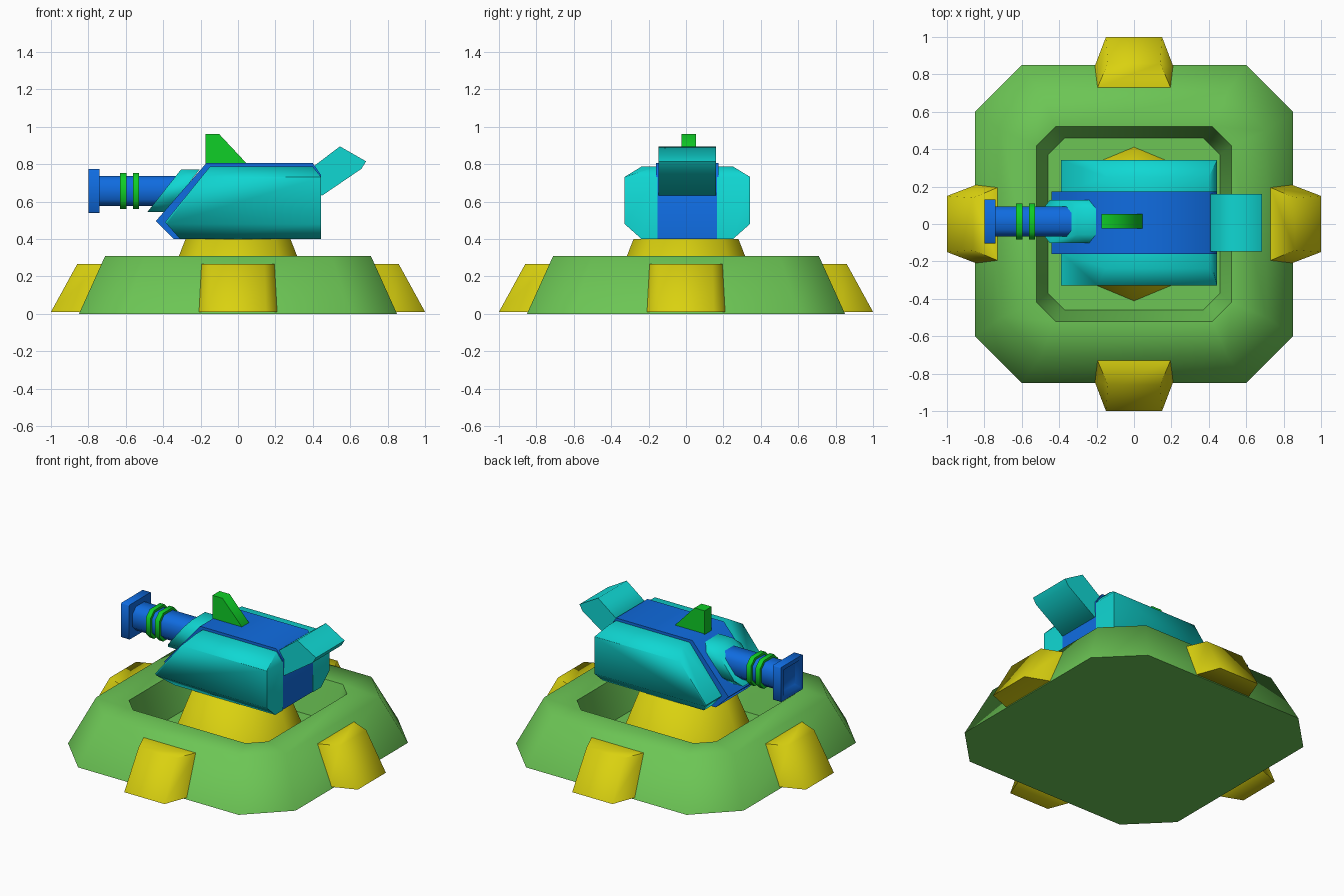
import bpy, bmesh, math
from mathutils import Vector, Matrix

if "Cube" in bpy.data.objects:
    bpy.data.objects.remove(bpy.data.objects["Cube"])


def material(name, rgb):
    m = bpy.data.materials.new(name)
    m.diffuse_color = (*rgb, 1)
    m.use_nodes = True
    m.node_tree.nodes["Principled BSDF"].inputs["Base Color"].default_value = m.diffuse_color
    return m


GREEN = material("base_green", (0.15, 0.56, 0.09))
YELLOW = material("yellow", (0.70, 0.64, 0.005))
BLUE = material("blue", (0.005, 0.15, 0.75))
TEAL = material("teal", (0.005, 0.68, 0.65))
LIME = material("bright_green", (0.005, 0.62, 0.02))


def finish(name, bm, mat):
    bmesh.ops.recalc_face_normals(bm, faces=bm.faces)
    me = bpy.data.meshes.new(name)
    bm.to_mesh(me)
    bm.free()
    me.materials.append(mat)
    ob = bpy.data.objects.new(name, me)
    bpy.context.collection.objects.link(ob)
    return ob


def loft_bm(rings):
    """Skin a list of equal-length point rings and cap both ends."""
    bm = bmesh.new()
    loops = [[bm.verts.new(p) for p in r] for r in rings]
    n = len(loops[0])
    for a, b in zip(loops, loops[1:]):
        for i in range(n):
            j = (i + 1) % n
            bm.faces.new((a[i], a[j], b[j], b[i]))
    bm.faces.new(loops[0])
    bm.faces.new(loops[-1])
    return bm


def prism_bm(profile, y0, y1):
    """Extrude an x-z profile along y."""
    return loft_bm([[(x, y, z) for x, z in profile] for y in (y0, y1)])


def cut_square(h, c):
    """Square of half width h with corners cut at c."""
    return [(h, -c), (h, c), (c, h), (-c, h), (-h, c), (-h, -c), (-c, -h), (c, -h)]


def barrel_part(name, sections, mat):
    """Cut-square sections (x, half width, cut) along the gun axis."""
    return finish(name, loft_bm([[(x, GUN_Y + a, GUN_Z + b) for a, b in cut_square(h, c)]
                                 for x, h, c in sections]), mat)


MID = 0.007
GUN_Y, GUN_Z = 0.013, 0.656

# Base: sloped outside, flat rim, sunken floor
levels = [(0.85, 0.60, 0), (0.71, 0.50, 0.31), (0.52, 0.42, 0.31), (0.46, 0.37, 0.07)]
finish("base", loft_bm([[(x, y, z) for x, y in cut_square(h, c)] for h, c, z in levels]), GREEN)

# Clamps on the four sides of the base
for k, side in enumerate(("right", "back", "left", "front")):
    bottom = [(1.0, -0.15, 0.01), (1.0, 0.15, 0.01), (0.83, 0.215, 0.01), (0.83, -0.215, 0.01)]
    top = [(0.86, -0.14, 0.265), (0.86, 0.14, 0.265), (0.73, 0.195, 0.265), (0.73, -0.195, 0.265)]
    bm = loft_bm([bottom, top])
    bm.transform(Matrix.Rotation(k * math.pi / 2, 4, "Z"))
    finish(side + "_clamp", bm, YELLOW)

# Eight-sided pedestal
finish("pedestal", loft_bm([[(r * math.cos(i * math.pi / 4), r * math.sin(i * math.pi / 4), z)
                             for i in range(8)] for r, z in ((0.415, 0.06), (0.28, 0.40))]), YELLOW)

# Turret core
core = [(0.44, 0.40), (0.445, 0.74), (0.40, 0.805), (-0.17, 0.805), (-0.44, 0.495), (-0.345, 0.40)]
finish("turret_core", prism_bm(core, MID - 0.168, MID + 0.168), BLUE)

# Armour panels with bevelled long edges
panel = [(0.445, 0.40), (0.445, 0.73), (0.40, 0.787), (-0.15, 0.787), (-0.39, 0.49), (-0.31, 0.40)]
for side, s in (("left", -1), ("right", 1)):
    bm = prism_bm(panel, MID + s * 0.16, MID + s * 0.335)
    for z, normal in ((0.787, (0, s * 0.055, 0.09)), (0.40, (0, s * 0.08, -0.09))):
        res = bmesh.ops.bisect_plane(bm, geom=bm.verts[:] + bm.edges[:] + bm.faces[:],
                                     plane_co=Vector((0, MID + s * 0.245, z)),
                                     plane_no=Vector(normal).normalized(), clear_outer=True)
        cut = [e for e in res["geom_cut"] if isinstance(e, bmesh.types.BMEdge)]
        bmesh.ops.holes_fill(bm, edges=[e for e in bm.edges if e.is_boundary], sides=0)
    finish(side + "_armour", bm, TEAL)

# Rear vent
vent = [(0.40, 0.785), (0.545, 0.895), (0.685, 0.815), (0.66, 0.775), (0.45, 0.632), (0.40, 0.65)]
finish("rear_vent", prism_bm(vent, MID - 0.153, MID + 0.153), TEAL)

# Sight fin on the roof
fin = [(-0.175, 0.79), (-0.175, 0.96), (-0.10, 0.96), (0.045, 0.805), (0.045, 0.79)]
finish("sight_fin", prism_bm(fin, 0.015 - 0.038, 0.015 + 0.038), LIME)

# Slanted collar where the barrel leaves the turret (cut corners, sheared along x)
collar = []
for x_low, x_high in ((-0.48, -0.31), (-0.38, -0.21)):
    ring = []
    for a, b in cut_square(0.115, 0.07):
        t = (b + 0.108) / 0.216
        ring.append((x_low + (x_high - x_low) * t, GUN_Y + a, 0.55 + 0.215 * t))
    collar.append(ring)
finish("barrel_collar", loft_bm(collar), TEAL)

# Barrel, rings and hollow square muzzle
barrel_part("barrel", [(-0.75, 0.08, 0.045), (-0.28, 0.08, 0.045)], BLUE)
for i, x in enumerate((-0.63, -0.562)):
    barrel_part("barrel_ring_%d" % (i + 1), [(x, 0.096, 0.055), (x + 0.033, 0.096, 0.055)], LIME)
barrel_part("muzzle", [(-0.74, 0.117, 0.112), (-0.80, 0.117, 0.112),
                       (-0.80, 0.09, 0.085), (-0.775, 0.07, 0.065)], BLUE)

# Soft shading on cut corners, crisp edges elsewhere
for ob in bpy.context.collection.objects:
    ob.select_set(True)
    bpy.context.view_layer.objects.active = ob
bpy.ops.object.shade_smooth_by_angle(angle=math.radians(70))
